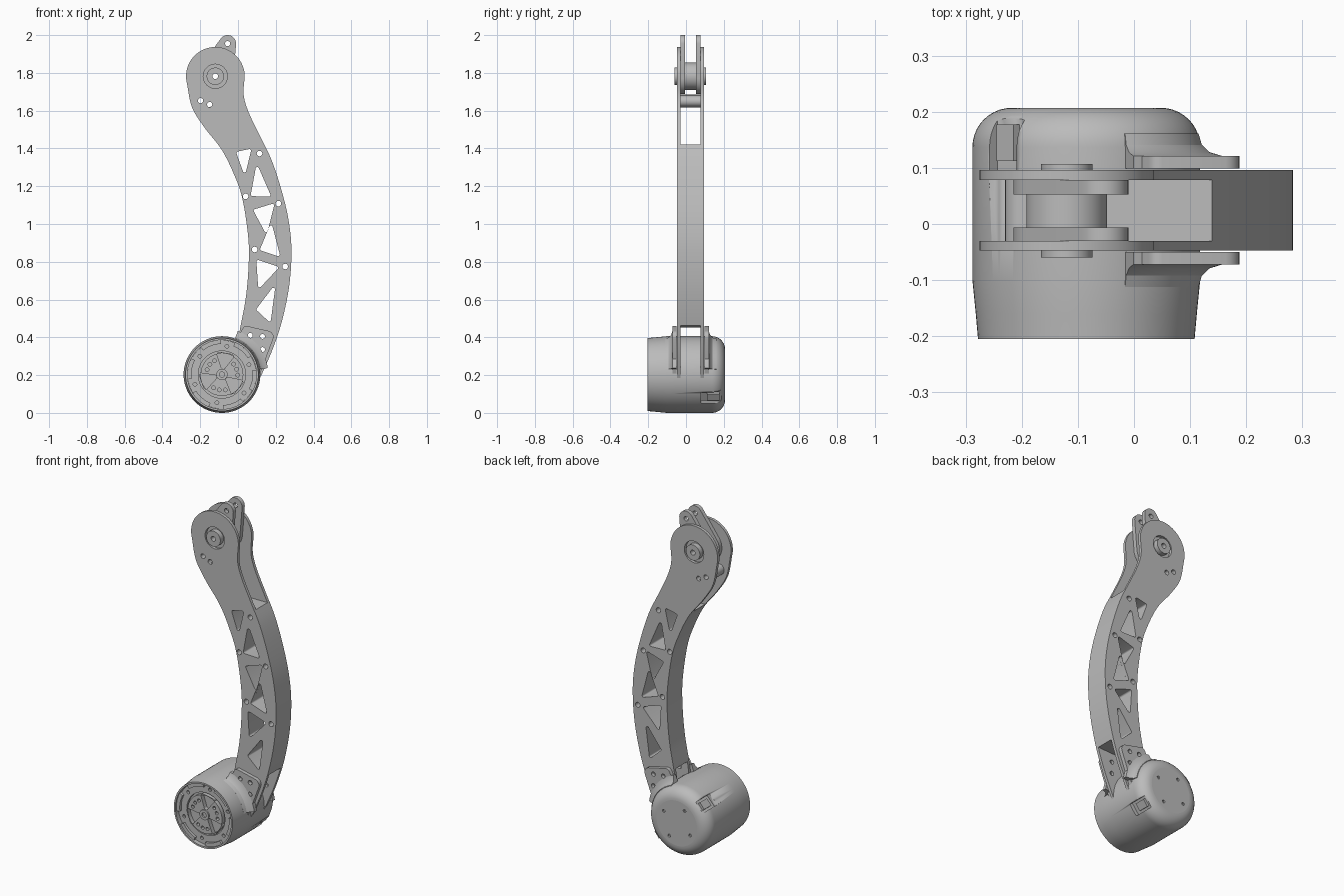
import bpy, bmesh, math
from math import cos, sin, pi, radians
from mathutils import Matrix, Vector
from mathutils.geometry import convex_hull_2d

if "Cube" in bpy.data.objects:
    bpy.data.objects.remove(bpy.data.objects["Cube"], do_unlink=True)

grey = bpy.data.materials.new("machined_grey")
grey.use_nodes = True
grey.diffuse_color = (0.5, 0.5, 0.5, 1)
grey.node_tree.nodes["Principled BSDF"].inputs["Base Color"].default_value = (0.5, 0.5, 0.5, 1)

MX, MZ = -0.085, 0.203      # motor axis
PX, PZ = -0.12, 1.782       # upper pivot axis


def finish(name, bm):
    """Clean a bmesh and link it as a shaded object."""
    bmesh.ops.remove_doubles(bm, verts=bm.verts, dist=1e-5)
    bmesh.ops.recalc_face_normals(bm, faces=bm.faces)
    me = bpy.data.meshes.new(name)
    bm.to_mesh(me)
    bm.free()
    me.materials.append(grey)
    ob = bpy.data.objects.new(name, me)
    bpy.context.collection.objects.link(ob)
    bpy.ops.object.select_all(action='DESELECT')
    ob.select_set(True)
    bpy.context.view_layer.objects.active = ob
    bpy.ops.object.shade_smooth_by_angle(angle=radians(30))
    return ob


def circle(x, z, r, n=24):
    return [(x + r * cos(2 * pi * i / n), z + r * sin(2 * pi * i / n)) for i in range(n)]


def polar(r, deg, x=MX, z=MZ):
    return x + r * cos(radians(deg)), z + r * sin(radians(deg))


def hull(*circles):
    pts = [p for c in circles for p in circle(*c)]
    return [pts[i] for i in convex_hull_2d([Vector(p) for p in pts])]


def rounded_triangle(corners, r=0.009):
    cx, cz = (sum(c[k] for c in corners) / 3 for k in (0, 1))
    return hull(*[(x + (cx - x) * 0.16, z + (cz - z) * 0.16, r) for x, z in corners])


def smooth(pts, n=10):
    """Open Catmull-Rom path through the points."""
    p = [Vector(q) for q in [pts[0]] + pts + [pts[-1]]]
    out = []
    for a, b, c, d in zip(p, p[1:], p[2:], p[3:]):
        for i in range(n):
            t = i / n
            out.append(tuple(0.5 * (2 * b + (c - a) * t + (2 * a - 5 * b + 4 * c - d) * t * t
                                    + (3 * b - a - 3 * c + d) * t ** 3)))
    return out + [pts[-1]]


def plate(name, outline, holes, y0, y1):
    """Flat part with through holes, extruded along y."""
    cu = bpy.data.curves.new(name, 'CURVE')
    cu.dimensions, cu.fill_mode, cu.extrude = '2D', 'BOTH', (y1 - y0) / 2
    for ring in [outline] + holes:
        sp = cu.splines.new('POLY')
        sp.points.add(len(ring) - 1)
        for pt, (x, z) in zip(sp.points, ring):
            pt.co = (x, z, 0, 1)
        sp.use_cyclic_u = True
    tmp = bpy.data.objects.new(name + "_curve", cu)
    bpy.context.collection.objects.link(tmp)
    bpy.context.view_layer.update()
    me = bpy.data.meshes.new_from_object(tmp.evaluated_get(bpy.context.evaluated_depsgraph_get()))
    bpy.data.objects.remove(tmp, do_unlink=True)
    bm = bmesh.new()
    bm.from_mesh(me)
    bpy.data.meshes.remove(me)
    for v in bm.verts:
        v.co = (v.co.x, (y0 + y1) / 2 + v.co.z, v.co.y)
    return finish(name, bm)


def lathe(name, profile, start=0, sweep=360, n=72, x=MX, z=MZ):
    """Revolve (radius, y) points about an axis along y."""
    bm = bmesh.new()
    rings = []
    for i in range(n + 1):
        a = radians(start + sweep * i / n)
        rings.append([bm.verts.new((x + r * cos(a), y, z + r * sin(a))) for r, y in profile])
    closed = sweep < 360
    k = len(profile)
    for p, q in zip(rings, rings[1:]):
        for j in range(k if closed else k - 1):
            m = (j + 1) % k
            bm.faces.new((p[j], p[m], q[m], q[j]))
    if closed:
        bm.faces.new(rings[0])
        bm.faces.new(rings[-1])
    bmesh.ops.remove_doubles(bm, verts=bm.verts, dist=1e-5)
    bmesh.ops.dissolve_degenerate(bm, edges=bm.edges, dist=1e-5)
    return finish(name, bm)


def radial_box(name, r, deg, y, size):
    x, z = polar(r, deg)
    bm = bmesh.new()
    m = Matrix.Translation((x, y, z)) @ Matrix.Rotation(-radians(deg), 4, 'Y') @ Matrix.Diagonal((*size, 1))
    bmesh.ops.create_cube(bm, size=1, matrix=m)
    return finish(name, bm)


# Curved arm: inner edge up, round head, outer edge down
inner = [(0.0, 0.36), (0.01, 0.44), (0.04, 0.6), (0.055, 0.76), (0.055, 0.92), (0.024, 1.13),
         (-0.02, 1.26), (-0.087, 1.394), (-0.177, 1.51), (-0.243, 1.617)]
head = [polar(0.155, d, PX, PZ) for d in range(195, -1, -15)]
outer = [(0.03, 1.685), (0.055, 1.595), (0.114, 1.47), (0.177, 1.34), (0.23, 1.18), (0.267, 1.024),
         (0.283, 0.865), (0.272, 0.68), (0.235, 0.495), (0.183, 0.336), (0.115, 0.18)]
arm = smooth(inner + head + outer)
triangles = [rounded_triangle(t) for t in (
    ((-0.005, 1.38), (0.065, 1.395), (0.035, 1.27)),
    ((0.1, 1.31), (0.07, 1.148), (0.172, 1.145)),
    ((0.083, 1.075), (0.19, 1.108), (0.15, 0.95)),
    ((0.175, 1.0), (0.118, 0.862), (0.22, 0.828)),
    ((0.1, 0.81), (0.215, 0.772), (0.11, 0.66)),
    ((0.193, 0.67), (0.098, 0.545), (0.168, 0.48)))]
bolts = [circle(x, z, 0.015, 16) for x, z in
         ((0.114, 1.373), (0.04, 1.146), (0.214, 1.108), (0.088, 0.865), (0.25, 0.775))]
stop_holes = [circle(-0.198, 1.653, 0.014, 16), circle(-0.15, 1.632, 0.014, 16)]
bearing_hole = [circle(PX, PZ, 0.064, 40)]
bracket_holes = [circle(x, z, 0.013, 16) for x, z in ((0.065, 0.41), (0.13, 0.405), (0.13, 0.335))]

for side, y0, y1 in (("front", -0.047, -0.03), ("back", 0.078, 0.096)):
    plate(side + "_arm_plate", arm, triangles + bolts + stop_holes + bearing_hole + bracket_holes, y0, y1)
core = [p for p in arm if 0.45 <= p[1] <= 1.425]
plate("arm_core", core, triangles + bolts, -0.03, 0.078)

# Upper pivot: stop block, fork ears, spool and bushing
plate("stop_block", hull((-0.198, 1.653, 0.032), (-0.15, 1.65, 0.03)), stop_holes, -0.03, 0.078)
ear = hull((PX, PZ, 0.095, 48), (-0.055, 1.955, 0.045, 32))
for side, y0, y1 in (("front", -0.03, -0.006), ("back", 0.053, 0.078)):
    plate(side + "_fork_ear", ear, [circle(-0.055, 1.955, 0.014, 16), circle(PX, PZ, 0.015, 16)], y0, y1)
plate("pivot_spool", circle(PX, PZ, 0.072, 48), [circle(PX, PZ, 0.015, 16)], -0.006, 0.053)
for side, y0, y1 in (("front", -0.06, -0.03), ("back", 0.078, 0.107)):
    plate(side + "_pivot_bushing", circle(PX, PZ, 0.046, 40), [circle(PX, PZ, 0.015, 16)], y0, y1)

# Motor housing with open front rim and rounded back
round_back = [(0.133 + 0.07 * cos(radians(d)), 0.137 + 0.07 * sin(radians(d))) for d in range(0, 91, 9)]
housing = lathe("motor_housing", [(0, -0.165), (0.183, -0.165), (0.183, -0.205), (0.193, -0.205),
                                  (0.197, -0.16), (0.203, -0.1)] + round_back + [(0.133, 0.197), (0, 0.197)])
plate("back_cap", circle(MX, MZ, 0.133, 72),
      [circle(*polar(0.1, 30 + 90 * i), 0.009, 12) for i in range(4)], 0.196, 0.207)

# Sunken connector sockets on opposite sides of the housing
for label, deg in (("upper", 138), ("lower", -38)):
    cutter = radial_box("socket_cutter", 0.205, deg, 0.14, (0.05, 0.12, 0.072))
    mod = housing.modifiers.new("socket", 'BOOLEAN')
    mod.operation, mod.solver, mod.object = 'DIFFERENCE', 'EXACT', cutter
    bpy.context.view_layer.objects.active = housing
    bpy.ops.object.modifier_apply(modifier=mod.name)
    bpy.data.objects.remove(cutter, do_unlink=True)
    radial_box(label + "_connector", 0.184, deg, 0.145, (0.022, 0.065, 0.045))

# Motor face: bolt ring, rim lugs and pierced hub
plate("bolt_ring", circle(MX, MZ, 0.182, 72),
      [circle(MX, MZ, 0.125, 64)] + [circle(*polar(0.152, 80 + 60 * i), 0.01, 12) for i in range(6)],
      -0.18, -0.165)
for i in range(6):
    span = range(92 + 60 * i, 129 + 60 * i, 6)
    lug = [polar(0.183, d) for d in span] + [polar(0.162, d) for d in reversed(span)]
    plate(f"rim_lug_{i + 1}", lug, [], -0.195, -0.165)
windows = [rounded_triangle([polar(0.115, a - 20), polar(0.115, a + 20), polar(0.035, a)], 0.012)
           for a in (80, 200, 320)]
hub_bolts = [circle(*polar(0.083, a + d), 0.01, 12) for a in (80, 200, 320) for d in (38, 60, 82)]
plate("motor_hub", circle(MX, MZ, 0.113, 64), windows + hub_bolts, -0.19, -0.165)
plate("hub_boss", circle(MX, MZ, 0.03, 32), [circle(MX, MZ, 0.014, 16)], -0.198, -0.165)

# Brackets joining housing to arm, flared into the housing
bracket = hull((0.045, 0.438, 0.022), (0.155, 0.402, 0.033), (0.09, 0.22, 0.03), (0.0, 0.34, 0.03))
for side, face, out in (("front", -0.05, -1), ("back", 0.099, 1)):
    plate(side + "_bracket", bracket, bracket_holes, *sorted((face, face + 0.022 * out)))
    flare = [(0.19, 0), (0.245, 0), (0.245, 0.022), (0.222, 0.029), (0.208, 0.042), (0.202, 0.062), (0.19, 0.062)]
    lathe(side + "_bracket_flare", [(r, face + t * out) for r, t in flare], 8, 62, 16)
